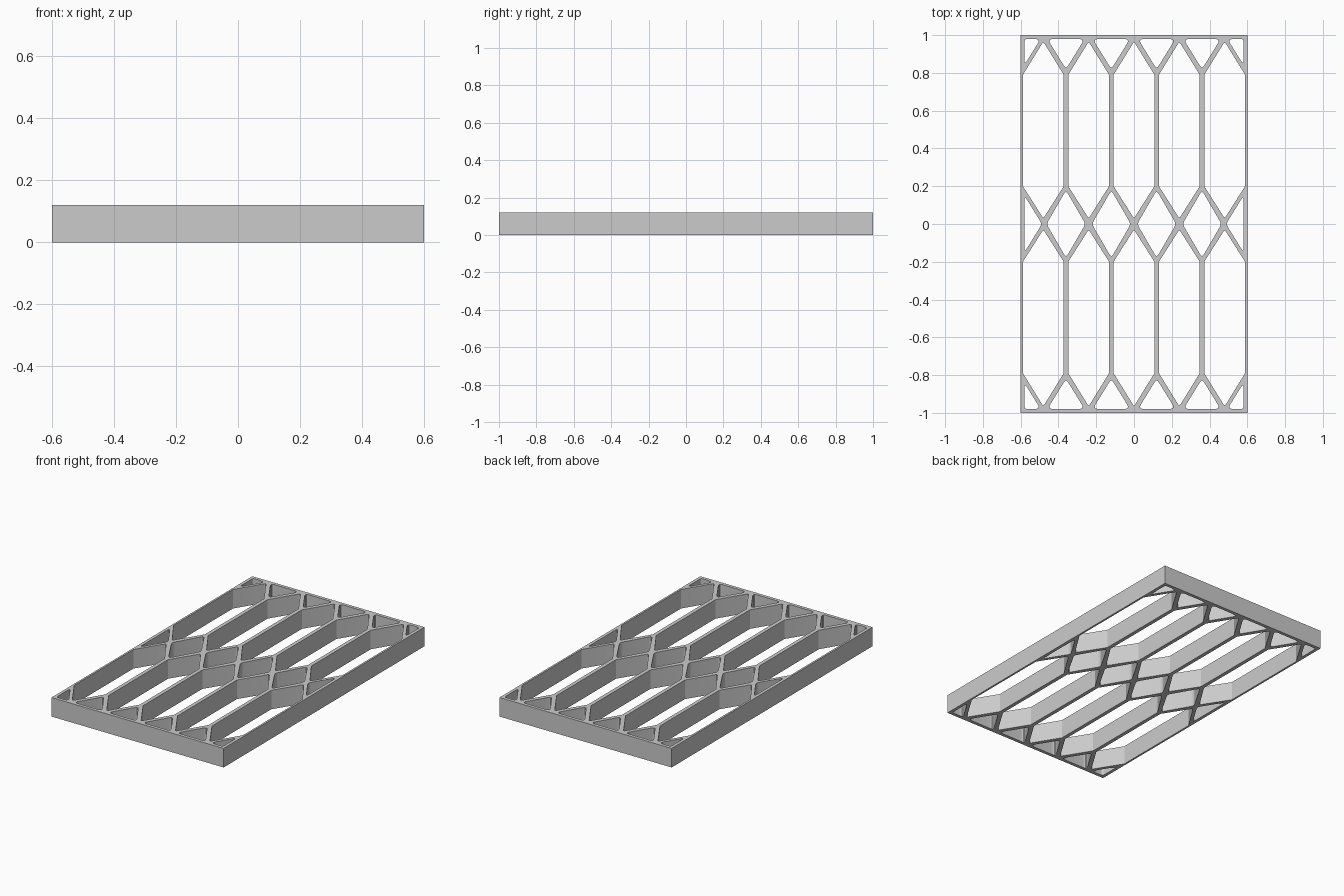
import bpy
import math
from mathutils import Vector

cube = bpy.data.objects.get("Cube")
if cube:
    bpy.data.objects.remove(cube)

PITCH = 0.24      # spacing of the cells across the width
HEIGHT = 0.12

grey = bpy.data.materials.new("plain grey")
grey.use_nodes = True
grey.diffuse_color = (0.6, 0.6, 0.6, 1)
grey.node_tree.nodes["Principled BSDF"].inputs["Base Color"].default_value = (0.6, 0.6, 0.6, 1)


def rounded(points, radii, steps=5):
    """Outline with each corner eased over the given length."""
    pts = [Vector(p) for p in points]
    out = []
    for i, p in enumerate(pts):
        r = radii[i]
        if r == 0:
            out.append(p)
            continue
        a = p + (pts[i - 1] - p).normalized() * r
        b = p + (pts[(i + 1) % len(pts)] - p).normalized() * r
        for s in range(steps + 1):
            t = s / steps
            out.append(a * (1 - t) ** 2 + p * 2 * t * (1 - t) + b * t * t)
    return out


def moved(outline, x=0, flip_x=1, flip_y=1):
    return [(flip_x * p.x + x, flip_y * p.y) for p in outline]


# Hole shapes, drawn around x = 0 or against the side rail
long_hex = rounded([(0, 0.03), (0.108, 0.2), (0.108, 0.79), (0, 0.965),
                    (-0.108, 0.79), (-0.108, 0.2)], [0.012, 0, 0, 0.012, 0, 0])
diamond = rounded([(0, -0.178), (0.103, 0), (0, 0.178), (-0.103, 0)],
                  [0.022, 0.02, 0.022, 0.02])
end_triangle = rounded([(0, 0.82), (0.098, 0.979), (-0.098, 0.979)], [0.022, 0.03, 0.03])
side_triangle = rounded([(-0.58, -0.15), (-0.487, 0), (-0.58, 0.15)], [0.025, 0.02, 0.025])
corner = rounded([(-0.58, 0.842), (-0.495, 0.979), (-0.58, 0.979)], [0.025, 0.03, 0.015])

# Outer frame and the pattern of holes inside it
outlines = [[(-0.6, -1), (0.6, -1), (0.6, 1), (-0.6, 1)]]
for k in range(-2, 3):
    for fy in (1, -1):
        outlines.append(moved(long_hex, k * PITCH, 1, fy))
for k in range(4):
    x = (k - 1.5) * PITCH
    outlines.append(moved(diamond, x))
    for fy in (1, -1):
        outlines.append(moved(end_triangle, x, 1, fy))
for fx in (1, -1):
    outlines.append(moved(side_triangle, 0, fx))
    for fy in (1, -1):
        outlines.append(moved(corner, 0, fx, fy))

# Extrude the filled profile into a solid lattice
curve = bpy.data.curves.new("lattice_profile", "CURVE")
curve.dimensions = "2D"
curve.fill_mode = "BOTH"
curve.extrude = HEIGHT / 2
for outline in outlines:
    spline = curve.splines.new("POLY")
    spline.points.add(len(outline) - 1)
    for point, (x, y) in zip(spline.points, outline):
        point.co = (x, y, 0, 1)
    spline.use_cyclic_u = True
curve.materials.append(grey)

panel = bpy.data.objects.new("lattice_panel", curve)
panel.location.z = HEIGHT / 2
bpy.context.collection.objects.link(panel)
bpy.ops.object.select_all(action="DESELECT")
panel.select_set(True)
bpy.context.view_layer.objects.active = panel
bpy.ops.object.convert(target="MESH")
panel = bpy.context.object

# Weld caps to walls and keep the edges crisp
bpy.ops.object.mode_set(mode="EDIT")
bpy.ops.mesh.select_all(action="SELECT")
bpy.ops.mesh.remove_doubles(threshold=0.0002)
bpy.ops.mesh.normals_make_consistent(inside=False)
bpy.ops.object.mode_set(mode="OBJECT")
bpy.ops.object.shade_smooth_by_angle(angle=math.radians(25))
